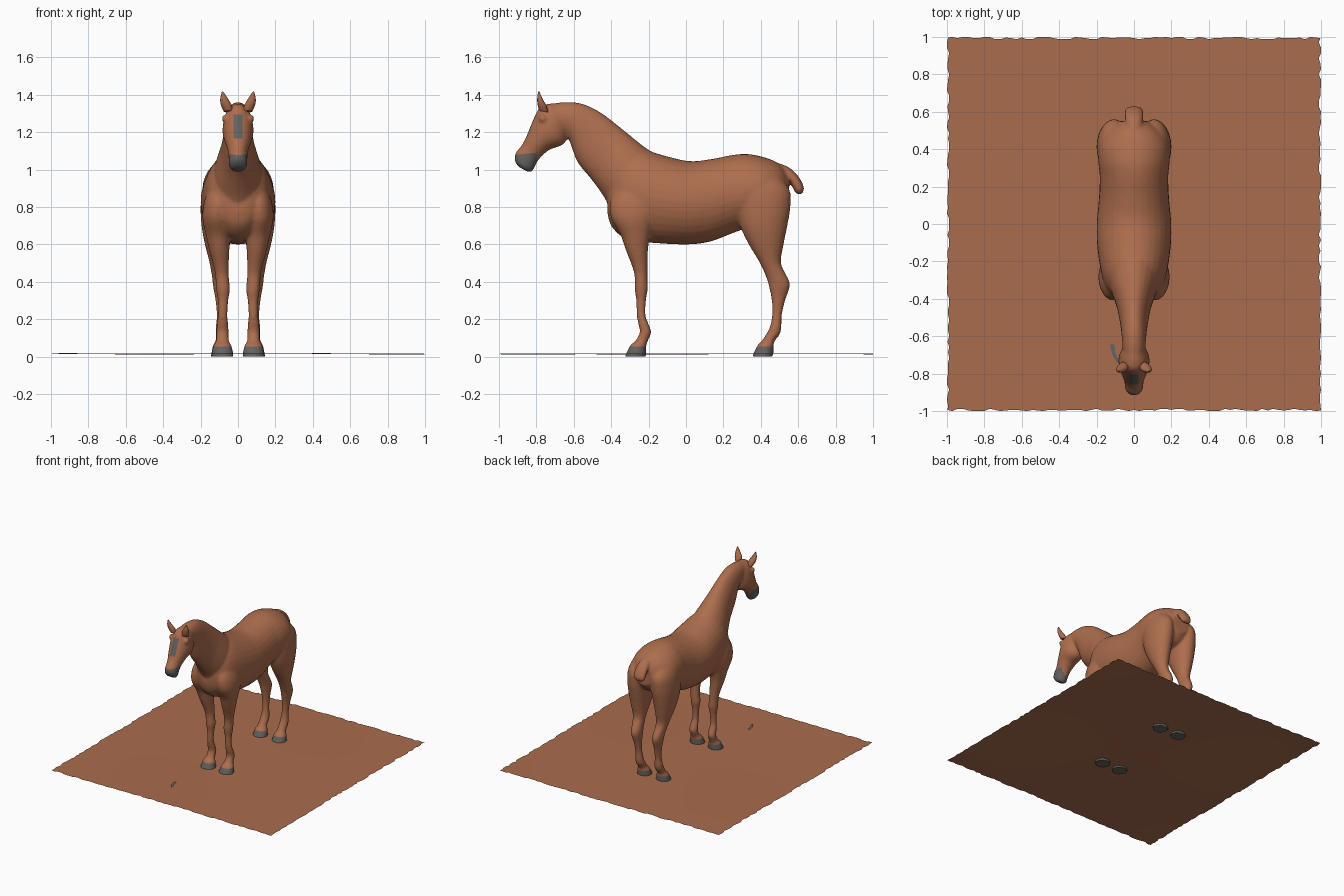
import bpy, bmesh, math, random
from mathutils import Vector

if "Cube" in bpy.data.objects:
    bpy.data.objects.remove(bpy.data.objects["Cube"])
random.seed(4)


def material(name, rgb):
    m = bpy.data.materials.new(name)
    m.diffuse_color = (*rgb, 1)
    m.use_nodes = True
    m.node_tree.nodes["Principled BSDF"].inputs["Base Color"].default_value = m.diffuse_color
    return m


COAT = material("chestnut coat", (0.42, 0.155, 0.075))
GREY = material("hoof and muzzle grey", (0.125, 0.122, 0.115))
EARTH = material("bare earth", (0.40, 0.15, 0.073))


def spline(rows, steps=4):
    """Catmull-Rom interpolation of ring values."""
    out = []
    for i in range(len(rows) - 1):
        quad = rows[max(i - 1, 0)], rows[i], rows[i + 1], rows[min(i + 2, len(rows) - 1)]
        for s in range(steps):
            t = s / steps
            out.append([0.5 * (2 * b + (c - a) * t + (2 * a - 5 * b + 4 * c - d) * t * t
                               + (3 * b - a - 3 * c + d) * t ** 3) for a, b, c, d in zip(*quad)])
    return out + [list(rows[-1])]


def loft(bm, rows, n=24):
    """Each row: y1, z1, y2, z2 (ends of the ring in side view), centre x, half width."""
    rings = []
    for y1, z1, y2, z2, xc, hw in spline(rows):
        c = Vector((xc, (y1 + y2) / 2, (z1 + z2) / 2))
        d = Vector((0, (y1 - y2) / 2, (z1 - z2) / 2))
        rings.append([bm.verts.new(c + d * math.cos(a) + Vector((hw * math.sin(a), 0, 0)))
                      for a in (2 * math.pi * k / n for k in range(n))])
    faces = [bm.faces.new(rings[0]), bm.faces.new(rings[-1][::-1])]
    for p, q in zip(rings, rings[1:]):
        for k in range(n):
            faces.append(bm.faces.new((p[k], q[k], q[(k + 1) % n], p[(k + 1) % n])))
    bmesh.ops.recalc_face_normals(bm, faces=faces)


def finish(bm, name, *mats):
    me = bpy.data.meshes.new(name)
    bm.to_mesh(me)
    bm.free()
    ob = bpy.data.objects.new(name, me)
    bpy.context.collection.objects.link(ob)
    for m in mats:
        me.materials.append(m)
    return ob


def smooth(ob, angle):
    bpy.ops.object.select_all(action='DESELECT')
    ob.select_set(True)
    bpy.context.view_layer.objects.active = ob
    bpy.ops.object.shade_smooth_by_angle(angle=math.radians(angle))


horse = bmesh.new()

# Trunk: y, top, bottom, half width
trunk = [(-.42, .92, .77, .05), (-.40, .98, .70, .10), (-.34, 1.08, .64, .15), (-.25, 1.11, .615, .178),
         (-.10, 1.07, .603, .198), (.02, 1.045, .60, .198), (.13, 1.055, .615, .188), (.25, 1.078, .66, .183),
         (.33, 1.083, .69, .19), (.42, 1.065, .72, .185), (.50, 1.03, .75, .14), (.55, .97, .81, .07)]
loft(horse, [(y, t, y, b, 0, w) for y, t, b, w in trunk], 32)

# Neck: crest point, throat point, half width
neck = [(-.12, 1.06, -.36, .68, .13), (-.22, 1.12, -.425, .83, .13), (-.353, 1.227, -.50, .94, .095),
        (-.46, 1.308, -.58, 1.04, .076), (-.567, 1.355, -.625, 1.16, .066), (-.68, 1.358, -.65, 1.2, .06),
        (-.75, 1.335, -.67, 1.22, .05)]
loft(horse, [(*r[:4], 0, r[4]) for r in neck])

# Head: forehead-to-nose point, jaw point, half width
head = [(-.70, 1.355, -.61, 1.25, .05), (-.775, 1.34, -.63, 1.19, .074), (-.815, 1.27, -.655, 1.135, .083),
        (-.85, 1.185, -.73, 1.105, .068), (-.878, 1.13, -.785, 1.055, .052), (-.91, 1.09, -.81, 1.01, .05),
        (-.916, 1.05, -.825, .988, .046), (-.895, 1.015, -.85, .99, .03)]
loft(horse, [(*r[:4], 0, r[4]) for r in head])

# Tail dock
tail = [(.46, 1.045, .44, .96, .04), (.545, 1.015, .52, .95, .045), (.60, .965, .56, .92, .05),
        (.63, .905, .582, .88, .048), (.622, .872, .60, .865, .03)]
loft(horse, [(*r[:4], 0, r[4]) for r in tail])

# Legs: z, front y, back y, centre x, half width
fore_leg = [(.92, -.36, -.18, .09, .06), (.83, -.405, -.15, .108, .073), (.74, -.40, -.165, .115, .075),
            (.65, -.35, -.19, .107, .065), (.57, -.322, -.203, .10, .054), (.45, -.278, -.206, .087, .037),
            (.36, -.274, -.205, .08, .037), (.30, -.266, -.214, .08, .028), (.22, -.263, -.216, .082, .026),
            (.17, -.254, -.198, .083, .031), (.13, -.247, -.186, .083, .033), (.085, -.27, -.203, .083, .034),
            (.06, -.298, -.212, .083, .048), (0, -.328, -.212, .083, .062)]
hind_leg = [(1.0, .30, .46, .09, .06), (.90, .25, .55, .105, .085), (.80, .265, .558, .107, .093),
            (.70, .288, .542, .11, .085), (.60, .335, .522, .11, .067), (.50, .395, .508, .105, .047),
            (.42, .43, .545, .098, .04), (.375, .443, .555, .095, .038), (.30, .458, .53, .091, .029),
            (.22, .46, .512, .088, .026), (.16, .448, .51, .087, .032), (.12, .428, .502, .086, .034),
            (.085, .405, .475, .086, .034), (.06, .382, .468, .086, .048), (0, .352, .468, .086, .06)]
for leg in (fore_leg, hind_leg):
    for side in (-1, 1):
        loft(horse, [(f, z, b, z, side * x, w) for z, f, b, x, w in leg])

# Brow bumps
for side in (-1, 1):
    r = bmesh.ops.create_uvsphere(horse, u_segments=12, v_segments=8, radius=.022)
    bmesh.ops.translate(horse, verts=r['verts'], vec=(side * .066, -.765, 1.272))

# Fuse all parts into one skin
raw = finish(horse, "horse_raw")
rm = raw.modifiers.new("fuse", 'REMESH')
rm.mode, rm.voxel_size = 'VOXEL', .009
sm = raw.modifiers.new("relax", 'SMOOTH')
sm.factor, sm.iterations = .5, 5
skin = bpy.data.meshes.new_from_object(raw.evaluated_get(bpy.context.evaluated_depsgraph_get()))
bpy.data.objects.remove(raw)

# Cut colour borders into the skin, then paint hooves, muzzle and blaze
bm = bmesh.new()
bm.from_mesh(skin)


def cut(co, no, where):
    fs = [f for f in bm.faces if where(f.calc_center_median())]
    geom = set(fs) | {e for f in fs for e in f.edges} | {v for f in fs for v in f.verts}
    bmesh.ops.bisect_plane(bm, geom=list(geom), plane_co=co, plane_no=no)


is_face = lambda c: c.y < -.74 and 1.12 < c.z < 1.33
cut((0, 0, .055), (0, 0, 1), lambda c: c.z < .1)
cut((0, -.85, 1.085), (0, -.1, 1), lambda c: c.y < -.75 and c.z < 1.12)
for s in (-1, 1):
    cut((s * .024, 0, 0), (1, 0, 0), is_face)
for z in (1.165, 1.295):
    cut((0, 0, z), (0, 0, 1), is_face)
for f in bm.faces:
    c = f.calc_center_median()
    hoof = c.z < .055
    muzzle = c.y < -.80 and c.z < 1.085 + .1 * (c.y + .85)
    blaze = c.y < -.77 and abs(c.x) < .024 and 1.165 < c.z < 1.295 and f.normal.y < -.3
    f.material_index = int(hoof or muzzle or blaze)
smooth(finish(bm, "horse_body", COAT, GREY), 40)

# Ears: cupped leaf shapes
bm = bmesh.new()
for s in (-1, 1):
    loft(bm, [(-.785, 1.315, -.735, 1.305, s * .052, .024), (-.793, 1.345, -.745, 1.34, s * .062, .029),
              (-.795, 1.38, -.765, 1.375, s * .074, .021), (-.79, 1.418, -.784, 1.417, s * .083, .003)], 12)
smooth(finish(bm, "ears", COAT), 50)

# Ground sheet: gently uneven, with a ragged edge
bm = bmesh.new()
bmesh.ops.create_grid(bm, x_segments=70, y_segments=70, size=1)
for v in bm.verts:
    x, y = v.co.x, v.co.y
    v.co.z = .015 + .003 * math.sin(3 * x + 1.3 * y) * math.cos(2.5 * y - x)
    for axis in (0, 1):
        if abs(v.co[axis]) > .995:
            v.co[axis] *= 1 - random.choice((0, .003, .006, .012))
smooth(finish(bm, "ground_sheet", EARTH), 30)

# Small grey mark on the ground
bm = bmesh.new()
pts = [(-.13, -.645), (-.105, -.645), (-.10, -.69), (-.08, -.73), (-.09, -.745), (-.115, -.70)]
bm.faces.new([bm.verts.new((x, y, .021)) for x, y in pts][::-1])
finish(bm, "ground_mark", GREY)
